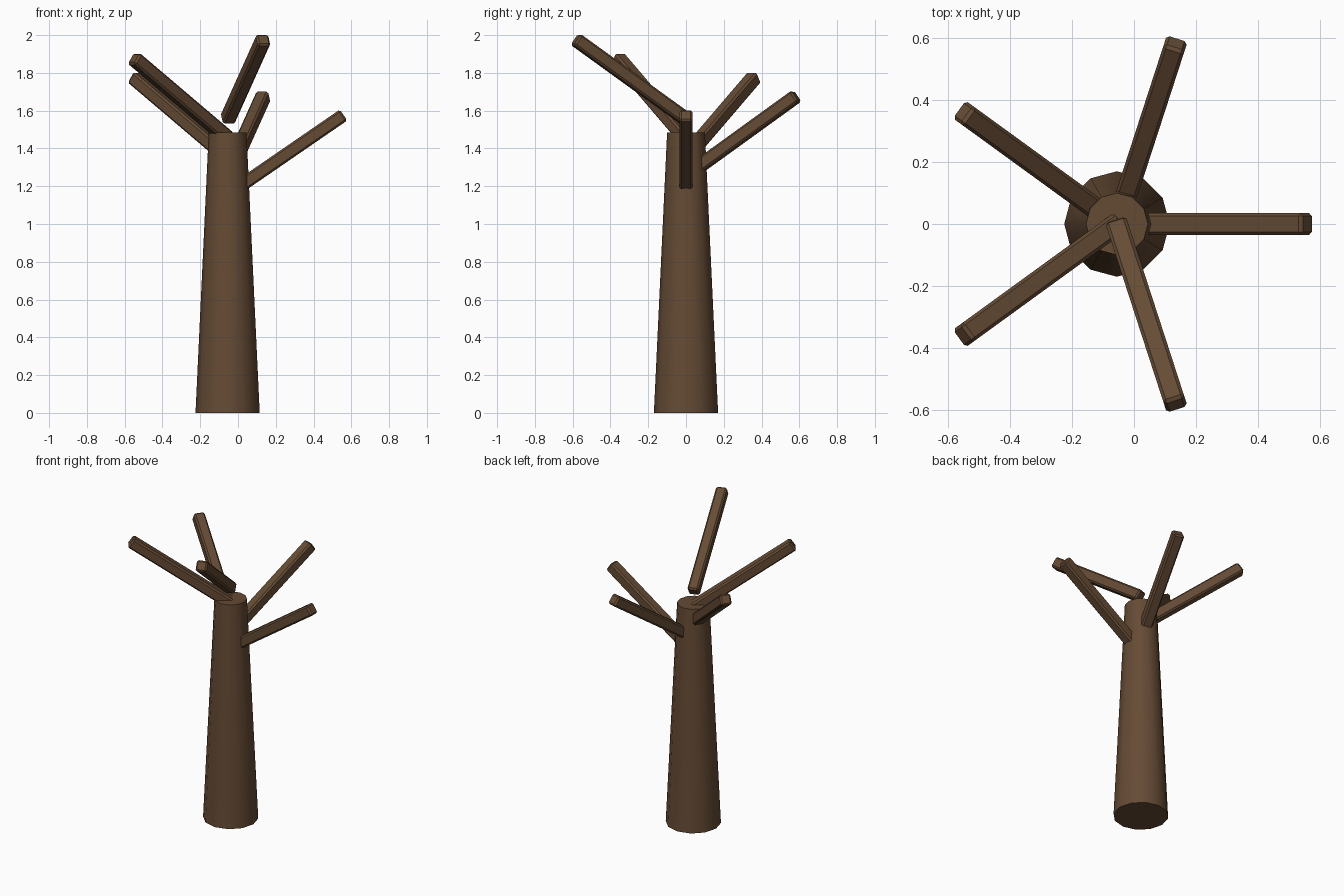
import bpy, math
from mathutils import Matrix

if "Cube" in bpy.data.objects:
    bpy.data.objects.remove(bpy.data.objects["Cube"])

AXIS_X = -0.055

bark = bpy.data.materials.new("bark")
bark.diffuse_color = (0.13, 0.07, 0.035, 1)
bark.use_nodes = True
bark.node_tree.nodes["Principled BSDF"].inputs["Base Color"].default_value = bark.diffuse_color

# Tapered trunk
bpy.ops.mesh.primitive_cone_add(vertices=12, radius1=0.17, radius2=0.1,
                                depth=1.485, location=(AXIS_X, 0, 0.7425))
trunk = bpy.context.object
trunk.name = "trunk"
trunk.data.materials.append(bark)
bpy.ops.object.shade_smooth_by_angle(angle=math.radians(40))


# Square bevelled branch rising outwards from the trunk axis
def branch(index):
    length, width, tilt = 0.745, 0.07, math.radians(55.5)
    bpy.ops.mesh.primitive_cube_add(size=1)
    ob = bpy.context.object
    ob.name = f"branch_{index + 1}"
    ob.data.transform(Matrix.Translation((0, 0, length / 2))
                      @ Matrix.Diagonal((width, width, length, 1)))
    ob.location = (AXIS_X, 0, 1.155 + 0.1 * index)
    ob.rotation_euler = (0, tilt, math.radians(72 * index))
    bevel = ob.modifiers.new("bevel", 'BEVEL')
    bevel.width = 0.01
    bevel.segments = 1
    ob.data.materials.append(bark)


# Five branches spiralling up
for i in range(5):
    branch(i)
